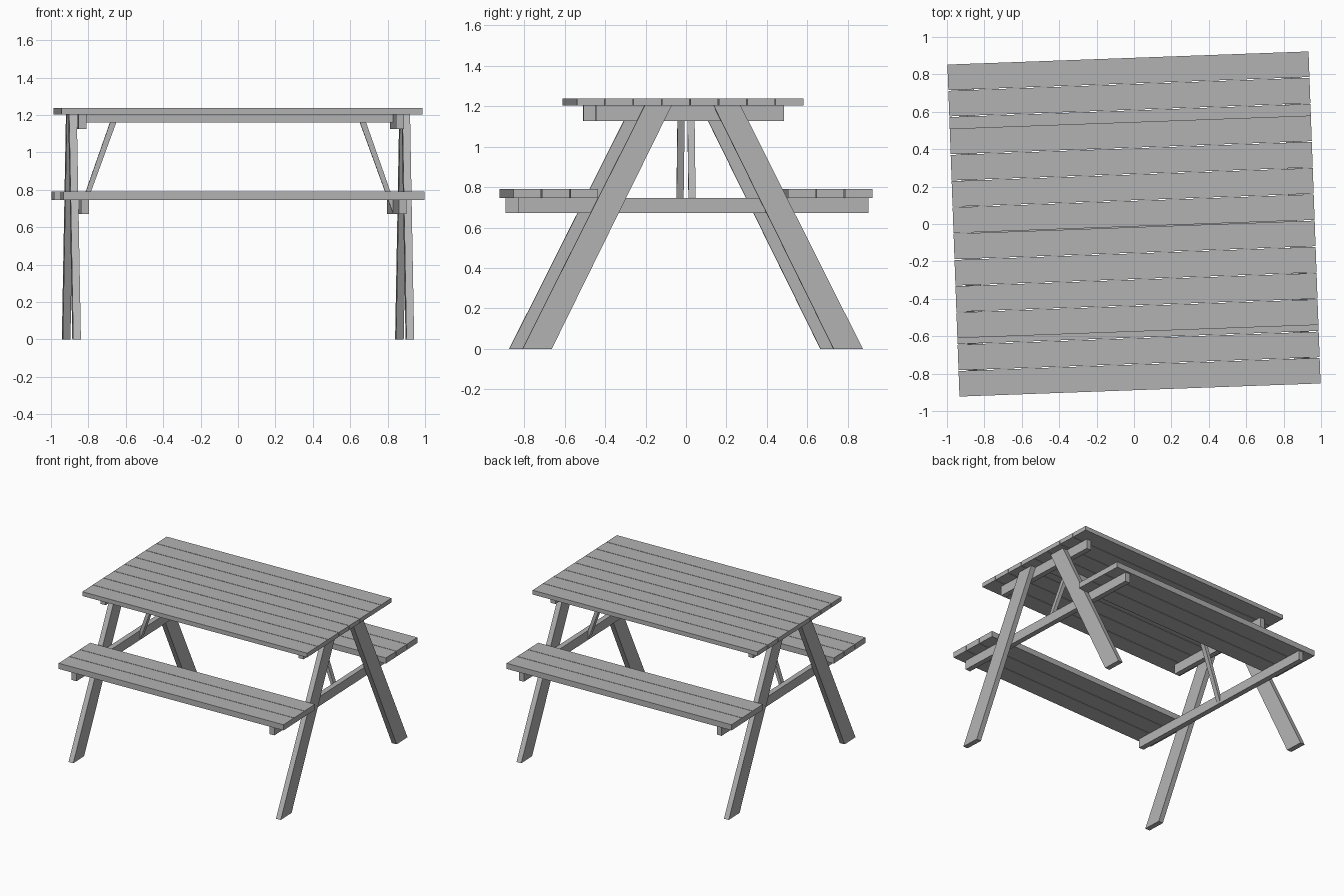
import bpy, bmesh, math

cube = bpy.data.objects.get("Cube")
if cube:
    bpy.data.objects.remove(cube, do_unlink=True)

wood = bpy.data.materials.new("grey_wood")
wood.use_nodes = True
GREY = (0.45, 0.45, 0.45, 1.0)
wood.diffuse_color = GREY
wood.node_tree.nodes["Principled BSDF"].inputs["Base Color"].default_value = GREY

TURN = math.radians(2.08)   # the whole table stands slightly turned
HALF_LENGTH = 0.966
PITCH, GAP = 0.1405, 0.004
TABLE_Z, TABLE_TOP = 1.203, 1.237
SEAT_Z, SEAT_TOP = 0.745, 0.79


def prism(name, profile, axis, low, high):
    """Extrude a 2D profile along x (profile is y, z) or along y (profile is x, z)."""
    bm = bmesh.new()
    def place(p, t):
        return (t, p[0], p[1]) if axis == "x" else (p[0], t, p[1])
    face = bm.faces.new([bm.verts.new(place(p, low)) for p in profile])
    ext = bmesh.ops.extrude_face_region(bm, geom=[face])
    move = (high - low, 0, 0) if axis == "x" else (0, high - low, 0)
    verts = [v for v in ext["geom"] if isinstance(v, bmesh.types.BMVert)]
    bmesh.ops.translate(bm, verts=verts, vec=move)
    bmesh.ops.recalc_face_normals(bm, faces=bm.faces)
    mesh = bpy.data.meshes.new(name)
    bm.to_mesh(mesh)
    bm.free()
    mesh.materials.append(wood)
    obj = bpy.data.objects.new(name, mesh)
    obj.rotation_euler.z = TURN
    bpy.context.collection.objects.link(obj)
    return obj


def box(name, x, y, z):
    profile = [(y[0], z[0]), (y[1], z[0]), (y[1], z[1]), (y[0], z[1])]
    return prism(name, profile, "x", x[0], x[1])


def planks(name, count, start, z):
    for i in range(count):
        y = start + i * PITCH
        box(f"{name}_{i + 1}", (-HALF_LENGTH, HALF_LENGTH), (y, y + PITCH - GAP), z)


# Table top and the two benches
planks("table_plank", 8, -0.575, (TABLE_Z, TABLE_TOP))
planks("front_seat_plank", 3, -0.888, (SEAT_Z, SEAT_TOP))
planks("back_seat_plank", 3, 0.888 + GAP - 3 * PITCH, (SEAT_Z, SEAT_TOP))

# Beam along the middle under the table top
box("centre_beam", (-0.83, 0.83), (-0.0375, 0.0375), (1.16, TABLE_Z))

for side, s in (("left", 1), ("right", -1)):
    # Cross supports under the table top and the seats
    inner = sorted((s * 0.829, s * 0.871))
    box(f"{side}_table_support", inner, (-0.477, 0.453), (1.126, TABLE_Z))
    box(f"{side}_seat_support", inner, (-0.862, 0.872), (0.671, SEAT_Z))

    # Slanted legs bolted outside the supports
    outer = sorted((s * 0.871, s * 0.912))
    for end, e in (("front", -1), ("back", 1)):
        profile = [(e * 0.697, 0), (e * 0.842, 0),
                   (e * 0.237, TABLE_Z), (e * 0.104, TABLE_Z)]
        prism(f"{side}_{end}_leg", profile, "x", *outer)

    # Diagonal brace from the seat support to the centre beam
    profile = [(s * 0.652, 1.16), (s * 0.685, 1.16),
               (s * 0.829, 0.75), (s * 0.829, 0.675)]
    prism(f"{side}_brace", profile, "y", -0.0175, 0.0175)
